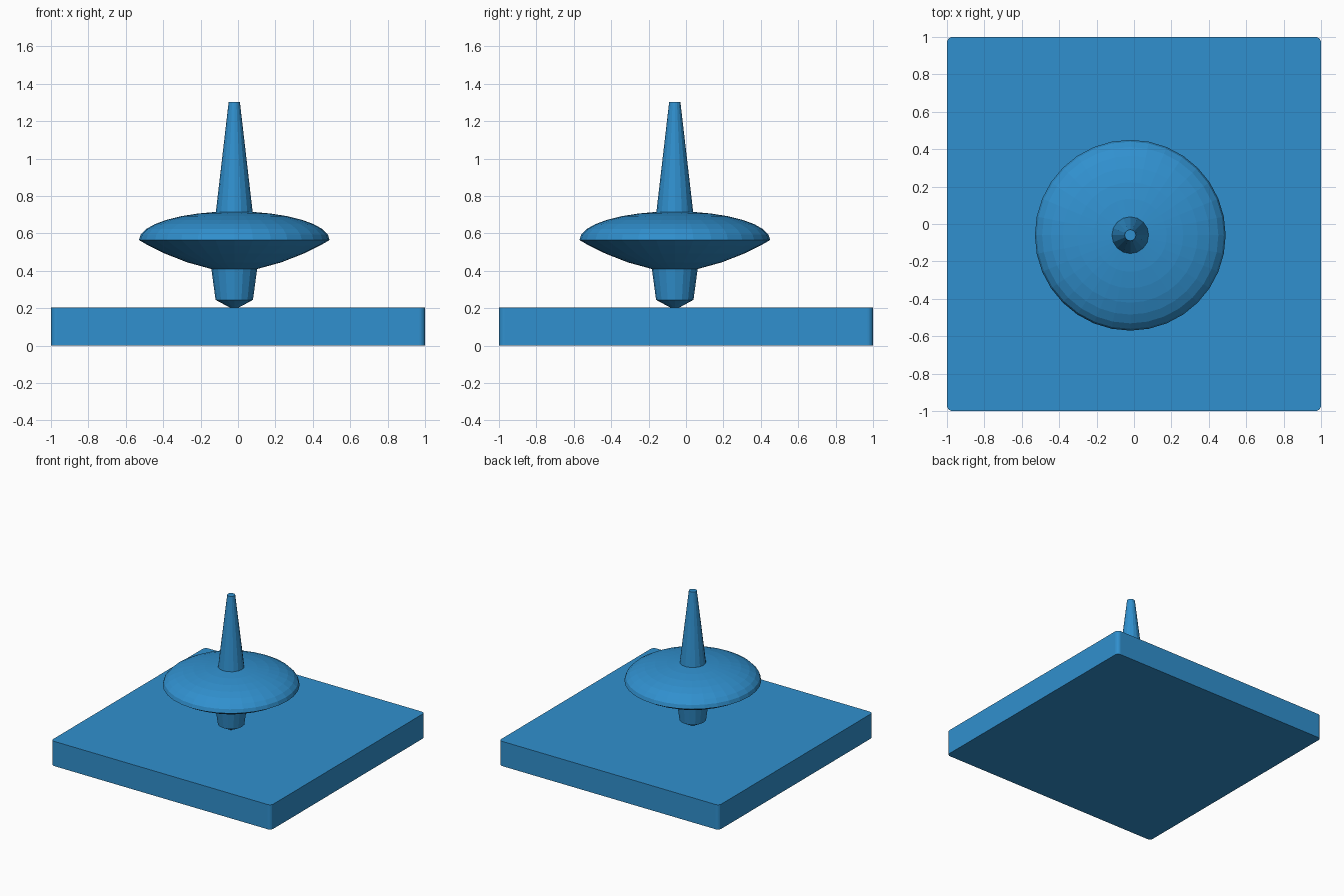
import bpy, bmesh
from math import sin, cos, pi

if "Cube" in bpy.data.objects:
    bpy.data.objects.remove(bpy.data.objects["Cube"])

CX, CY = -0.02, -0.06  # spinning axis of the top


def finish(name, bm):
    bmesh.ops.recalc_face_normals(bm, faces=bm.faces)
    me = bpy.data.meshes.new(name)
    bm.to_mesh(me)
    bm.free()
    ob = bpy.data.objects.new(name, me)
    bpy.context.collection.objects.link(ob)
    ob.data.materials.append(blue)
    return ob


def lathe(name, profile, sides):
    """Turn (radius, z) points into a closed solid of revolution."""
    bm = bmesh.new()
    rings = [[bm.verts.new((r * cos(2 * pi * i / sides), r * sin(2 * pi * i / sides), z))
              for i in range(sides)] for r, z in profile]
    for a, b in zip(rings, rings[1:]):
        for i in range(sides):
            j = (i + 1) % sides
            bm.faces.new((a[i], a[j], b[j], b[i]))
    bm.faces.new(rings[0][::-1])
    bm.faces.new(rings[-1])
    ob = finish(name, bm)
    ob.location = (CX, CY, 0)
    return ob


blue = bpy.data.materials.new("blue")
blue.diffuse_color = (0.03, 0.28, 0.62, 1)
blue.use_nodes = True
blue.node_tree.nodes["Principled BSDF"].inputs["Base Color"].default_value = blue.diffuse_color

# base slab with rounded upright corners
bm = bmesh.new()
bmesh.ops.create_cube(bm, size=1)
for v in bm.verts:
    v.co = (v.co.x * 2, v.co.y * 2, (v.co.z + 0.5) * 0.203)
upright = [e for e in bm.edges if abs(e.verts[0].co.z - e.verts[1].co.z) > 0.1]
bmesh.ops.bevel(bm, geom=upright, offset=0.03, segments=4, profile=0.5, affect='EDGES')
finish("base_slab", bm)

# disc: shallow bowl below, domed ellipse above
dome = [(0.51 * cos(t * pi / 16), 0.565 + 0.153 * sin(t * pi / 16)) for t in range(8)]
lathe("disc_body", [(0.115, 0.408), (0.25, 0.445), (0.37, 0.492), (0.46, 0.536)] + dome, 32)

# handle spike
lathe("handle_spike", [(0.1, 0.70), (0.098, 0.718), (0.03, 1.303)], 16)

# peg and point beneath the disc
lathe("lower_peg", [(0.012, 0.2), (0.03, 0.207), (0.1, 0.245), (0.123, 0.415)], 16)
